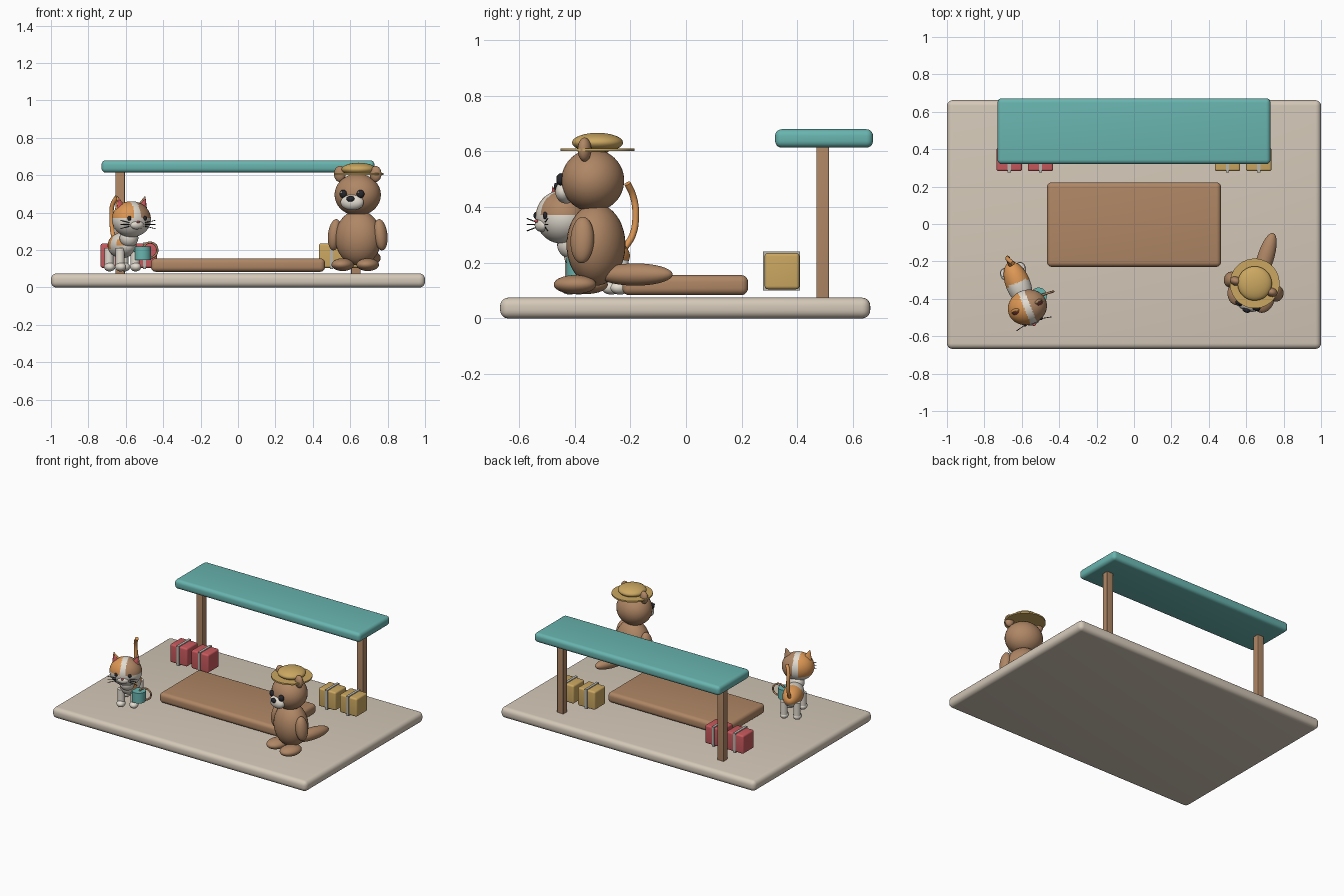
import bpy, bmesh, math
from mathutils import Matrix, Vector

if "Cube" in bpy.data.objects:
    bpy.data.objects.remove(bpy.data.objects["Cube"])


def material(name, r, g, b):
    m = bpy.data.materials.new(name)
    m.use_nodes = True
    m.diffuse_color = (r, g, b, 1)
    m.node_tree.nodes["Principled BSDF"].inputs["Base Color"].default_value = (r, g, b, 1)
    return m


STONE = material("stone", .66, .58, .48)
BROWN = material("brown", .43, .24, .13)
TEAL = material("teal", .14, .46, .43)
RED = material("red", .58, .1, .11)
GOLD = material("gold", .6, .39, .12)
GREY = material("grey", .48, .47, .43)
ORANGE = material("orange", .72, .31, .09)
DARK = material("dark", .02, .02, .025)
CREAM = material("cream", .76, .71, .63)
WORLD = Matrix.Identity(4)


def place(x, y, turn):
    return Matrix.Translation((x, y, 0)) @ Matrix.Rotation(turn, 4, "Z")


def finish(bm, name, mats, group, rule=None):
    """Turn a bmesh into a smooth-shaded object; rule picks a material per face."""
    for f in bm.faces:
        f.smooth = True
        if rule:
            f.material_index = rule(f.calc_center_median())
    me = bpy.data.meshes.new(name)
    bm.to_mesh(me)
    bm.free()
    for m in mats:
        me.materials.append(m)
    ob = bpy.data.objects.new(name, me)
    bpy.context.collection.objects.link(ob)
    me.transform(group)
    bpy.ops.object.select_all(action="DESELECT")
    ob.select_set(True)
    bpy.context.view_layer.objects.active = ob
    bpy.ops.object.shade_smooth_by_angle(angle=math.radians(40))
    return ob


def frame(loc, size, tilt=0):
    return Matrix.LocRotScale(Vector(loc), Matrix.Rotation(tilt, 3, "Y"), Vector(size))


def box(name, mat, loc, size, bevel=0.0):
    bm = bmesh.new()
    bmesh.ops.create_cube(bm, size=1, matrix=frame(loc, size))
    if bevel:
        bmesh.ops.bevel(bm, geom=bm.edges[:], offset=bevel, segments=5,
                        profile=.5, affect="EDGES")
    return finish(bm, name, [mat], WORLD)


def ball(name, mats, group, loc, radii, rule=None, tilt=0, segments=32):
    """Ellipsoid; the rule sees unit-sphere coordinates."""
    bm = bmesh.new()
    bmesh.ops.create_uvsphere(bm, u_segments=segments, v_segments=segments * 2 // 3, radius=1)
    return finish(bm, name, mats, group @ frame(loc, radii, tilt), rule)


def cone(name, mat, group, loc, size, r2=1.0, tilt=0):
    """Unit cylinder or cone scaled to size (radius, radius, height)."""
    bm = bmesh.new()
    bmesh.ops.create_cone(bm, cap_ends=True, segments=32, radius1=1, radius2=r2, depth=1)
    return finish(bm, name, [mat], group @ frame(loc, size, tilt))


def tube(name, mat, group, points, radius, closed=False):
    cu = bpy.data.curves.new(name, "CURVE")
    cu.dimensions = "3D"
    cu.bevel_depth = radius
    cu.bevel_resolution = 3
    cu.use_fill_caps = True
    sp = cu.splines.new("BEZIER")
    sp.bezier_points.add(len(points) - 1)
    sp.use_cyclic_u = closed
    for bp, p in zip(sp.bezier_points, points):
        bp.co = group @ Vector(p)
        bp.handle_left_type = bp.handle_right_type = "AUTO"
    cu.materials.append(mat)
    ob = bpy.data.objects.new(name, cu)
    bpy.context.collection.objects.link(ob)
    return ob


SIDES = (("right", -1), ("left", 1))

# Ground slab, deck and canopy
box("ground_slab", STONE, (0, -.003, .0375), (2, 1.33, .075), .03)
box("wooden_deck", BROWN, (0, -.003, .12), (.93, .452, .072), .025)
box("canopy_roof", TEAL, (0, .496, .647), (1.46, .352, .066), .024)
for side, s in SIDES:
    box(side + "_post", BROWN, (s * .63, .491, .345), (.05, .046, .56), .005)

# Strapped luggage, a pair on each side
for (side, s), mat in zip(SIDES, (RED, GOLD)):
    for i, x in enumerate((.5, .667)):
        box(f"{side}_case_{i}", mat, (s * x, .345, .17), (.136, .125, .13), .012)
        box(f"{side}_case_strap_{i}", GREY, (s * x, .343, .17), (.018, .134, .14))

# Large animal: body, limbs and tail
big = place(.64, -.335, -.3)
ball("big_body", [BROWN], big, (0, .012, .265), (.126, .104, .147))
ball("big_head", [BROWN], big, (0, 0, .496), (.125, .112, .112))
ball("big_tail", [BROWN], big, (.015, .165, .158), (.045, .14, .04))
for side, s in SIDES:
    ball(f"big_{side}_arm", [BROWN], big, (s * .128, 0, .282), (.036, .043, .084), tilt=-s * .12)
    ball(f"big_{side}_foot", [BROWN], big, (s * .07, -.045, .122), (.058, .078, .034))
    ball(f"big_{side}_ear", [BROWN], big, (s * .1, 0, .607), (.032, .024, .043))
    ball(f"big_{side}_eye", [DARK], big, (s * .048, -.105, .5), (.021, .016, .022))
    ball(f"big_{side}_eye_shine", [CREAM], big, (s * .048 - .006, -.12, .508), (.005, .004, .005))
ball("big_muzzle", [CREAM], big, (0, -.1, .455), (.064, .036, .042))
ball("big_nose", [DARK], big, (0, -.131, .474), (.022, .014, .016))

# Straw hat
cone("hat_brim", GOLD, big, (0, .018, .606), (.133, .133, .01))
ball("hat_crown", [GOLD], big, (0, .018, .632), (.092, .092, .035))

# Cat: body with a coloured rear saddle, legs and tail
cat = place(-.62, -.32, .38)
ball("cat_body", [CREAM, ORANGE], cat, (0, 0, .225), (.066, .125, .068),
     lambda p: int(p.z > -.25 and (p.y > .05 or p.y < -.5 and p.z > 0)), segments=48)
ball("cat_neck", [CREAM], cat, (0, -.1, .265), (.05, .05, .05))
for side, s in SIDES:
    for end, y in (("front", -.08), ("back", .08)):
        cone(f"cat_{end}_{side}_leg", CREAM, cat, (s * .043, y, .155), (.024, .024, .11))
        ball(f"cat_{end}_{side}_paw", [CREAM], cat, (s * .043, y - .008, .11), (.029, .035, .024))
tube("cat_tail", ORANGE, cat, [(0, .105, .25), (0, .138, .3), (0, .15, .375),
                               (0, .14, .44), (.015, .112, .485)], .012)


# Cat head: pale face and blaze, one patch on each side
def head_rule(p):
    if abs(p.x) < .17 or p.z < (.05 if p.y < .1 else -.4):
        return 0
    return 1 if p.x < 0 else 2


HEAD = Vector((0, -.135, .365))
ball("cat_head", [CREAM, ORANGE, BROWN], cat, HEAD, (.106, .093, .096), head_rule, segments=64)
for (side, s), mat in zip(SIDES, (ORANGE, BROWN)):
    ear = HEAD + Vector((s * .07, .005, .088))
    cone(f"cat_{side}_ear", mat, cat, ear, (.034, .018, .07), .08, s * .3)
    cone(f"cat_{side}_inner_ear", RED, cat, ear + Vector((0, -.01, -.004)),
         (.025, .012, .054), .08, s * .3)
    ball(f"cat_{side}_eye", [DARK], cat, HEAD + Vector((s * .045, -.083, .005)), (.011, .008, .013))
    tube(f"cat_{side}_mouth", DARK, cat,
         [HEAD + Vector(p) for p in ((0, -.098, -.024), (s * .01, -.097, -.033),
                                     (s * .022, -.094, -.028))], .002)
    for i in range(3):
        root = HEAD + Vector((s * .045, -.083, -.018 - i * .01))
        tube(f"cat_{side}_whisker_{i}", DARK, cat,
             [root, root + Vector((s * .055, -.012, .012 - i * .012))], .002)
ball("cat_muzzle", [CREAM], cat, HEAD + Vector((0, -.079, -.03)), (.038, .022, .024))
ball("cat_nose", [RED], cat, HEAD + Vector((0, -.1, -.015)), (.009, .007, .006))

# Watering can beside the cat
can = place(-.51, -.385, .3)
cone("can_body", TEAL, can, (0, 0, .183), (.045, .045, .072))
tube("can_spout", TEAL, can, [(-.035, 0, .195), (-.07, 0, .21), (-.105, 0, .235)], .009)
ring = [math.tau * i / 8 for i in range(8)]
tube("can_handle", BROWN, can, [(.042 + .04 * math.cos(a), 0, .2 + .04 * math.sin(a))
                                for a in ring], .006, closed=True)
